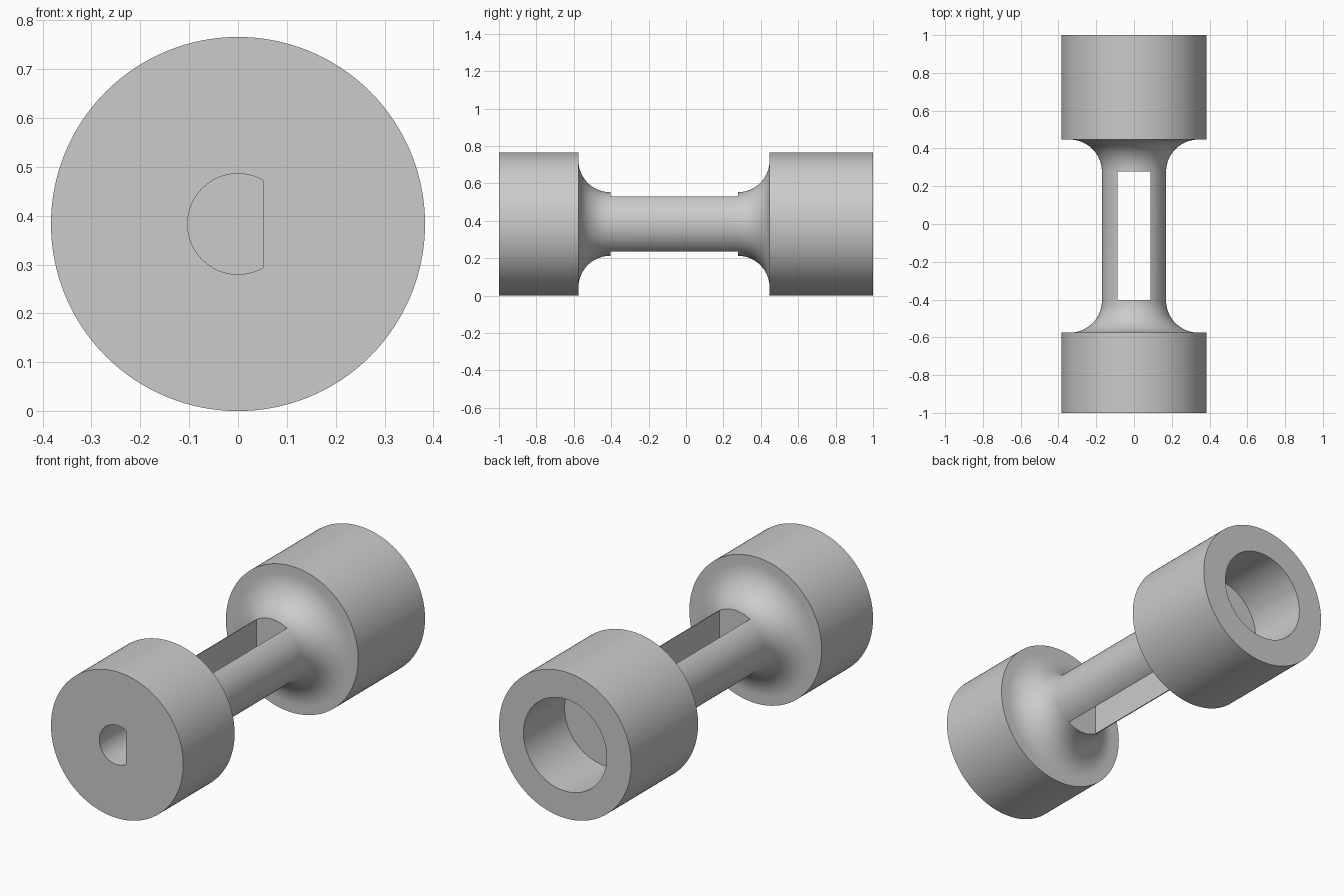
import bpy, bmesh, math
from mathutils import Matrix, Vector

cube = bpy.data.objects.get("Cube")
if cube:
    bpy.data.objects.remove(cube, do_unlink=True)

R, NECK, FILLET = 0.383, 0.17, 0.17      # collar, neck and fillet radii
FRONT, BACK = -0.575, 0.447              # inner faces of the collars
BORE_R, BORE_END = 0.241, 0.66
SIDES = 128
AXIS = Vector((0, 0, R))

grey = bpy.data.materials.new("plain grey")
grey.use_nodes = True
colour = (0.6, 0.6, 0.6, 1)
grey.diffuse_color = colour
grey.node_tree.nodes["Principled BSDF"].inputs["Base Color"].default_value = colour


def make_object(name, bm):
    bmesh.ops.recalc_face_normals(bm, faces=bm.faces)
    mesh = bpy.data.meshes.new(name)
    bm.to_mesh(mesh)
    bm.free()
    mesh.materials.append(grey)
    obj = bpy.data.objects.new(name, mesh)
    bpy.context.collection.objects.link(obj)
    return obj


def lathe(name, profile):
    """Revolve (radius, y) points about the long axis."""
    bm = bmesh.new()
    verts = [bm.verts.new((r, y, R)) for r, y in profile]
    edges = [bm.edges.new(pair) for pair in zip(verts, verts[1:])]
    bmesh.ops.spin(bm, geom=verts + edges, cent=AXIS, axis=(0, 1, 0),
                   angle=math.tau, steps=SIDES, use_duplicate=False)
    bmesh.ops.remove_doubles(bm, verts=bm.verts, dist=1e-5)
    return make_object(name, bm)


def fillet(face_y, direction, steps=20):
    """Quarter arc from a collar face down to the neck."""
    for i in range(steps + 1):
        a = math.pi / 2 * i / steps
        yield (NECK + FILLET * (1 - math.sin(a)),
               face_y + direction * FILLET * (1 - math.cos(a)))


def cut(target, cutter):
    cutter.hide_render = True
    mod = target.modifiers.new("cut", "BOOLEAN")
    mod.operation, mod.solver, mod.object = "DIFFERENCE", "EXACT", cutter
    bpy.context.view_layer.objects.active = target
    bpy.ops.object.modifier_apply(modifier=mod.name)
    bpy.data.objects.remove(cutter, do_unlink=True)


# Collars, filleted neck and round back socket in one turned profile
profile = [(0, -1), (R, -1), (R, FRONT), *fillet(FRONT, 1),
           *reversed(list(fillet(BACK, -1))), (R, BACK), (R, 1),
           (BORE_R, 1), (BORE_R, BORE_END), (0, BORE_END)]
coupling = lathe("shaft_coupling", profile)

# Vertical window through the neck
bm = bmesh.new()
bmesh.ops.create_cube(bm, size=1, matrix=Matrix.Translation((0, -0.062, R))
                      @ Matrix.Diagonal((0.175, 0.682, 1, 1)))
cut(coupling, make_object("window_cutter", bm))

# D-shaped socket in the front face
bm = bmesh.new()
hole_r, count = 0.103, 64
start = math.acos(0.5)
ring = []
for i in range(count + 1):
    a = start + (math.tau - 2 * start) * i / count
    ring.append(bm.verts.new((hole_r * math.cos(a), -1.1, R + hole_r * math.sin(a))))
cap = bm.faces.new(ring)
side = bmesh.ops.extrude_face_region(bm, geom=[cap])["geom"]
bmesh.ops.translate(bm, vec=(0, 0.46, 0),
                    verts=[v for v in side if isinstance(v, bmesh.types.BMVert)])
cut(coupling, make_object("socket_cutter", bm))

# Smooth round surfaces with crisp edges
bpy.ops.object.select_all(action="DESELECT")
coupling.select_set(True)
bpy.context.view_layer.objects.active = coupling
bpy.ops.object.shade_smooth_by_angle(angle=math.radians(30))
